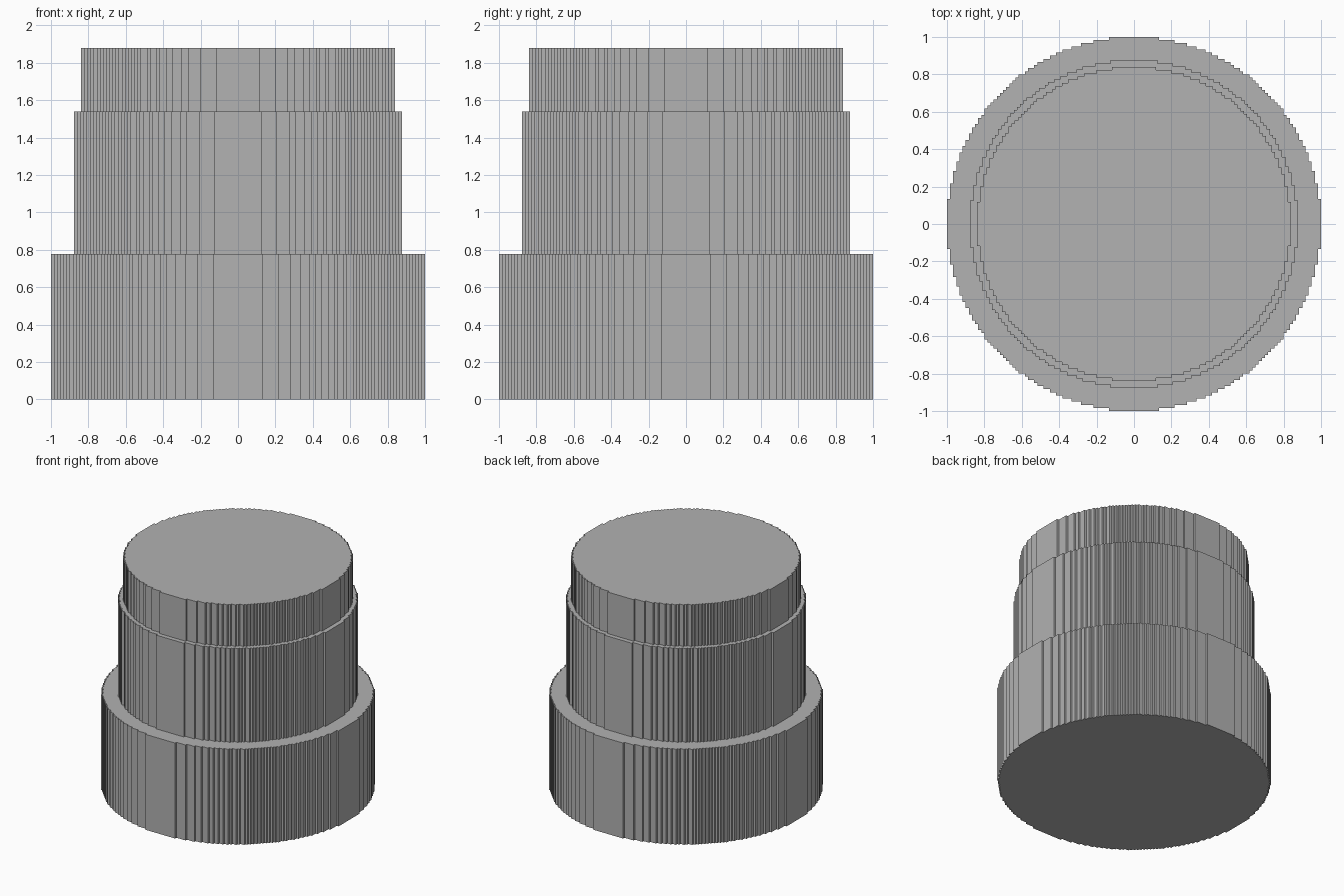
import bpy
import bmesh
import math

if "Cube" in bpy.data.objects:
    bpy.data.objects.remove(bpy.data.objects["Cube"], do_unlink=True)

grey = bpy.data.materials.new("plain grey")
grey.use_nodes = True
COLOUR = (0.445, 0.445, 0.445, 1)
grey.diffuse_color = COLOUR
grey.node_tree.nodes["Principled BSDF"].inputs["Base Color"].default_value = COLOUR


def stepped_circle(radius, cells):
    """Outline of a disc made of square cells, counter-clockwise."""
    half = cells / 2
    size = radius / half
    right = []
    for row in range(cells):
        y = row - half
        reach = math.sqrt(half ** 2 - (y + 0.5) ** 2)
        # half-width snapped to whole cells
        if cells % 2:
            width = math.floor(reach) + 0.5
        else:
            width = math.floor(reach + 0.5)
        if right and right[-1][0] == width:
            right[-1] = (width, y + 1)
        else:
            right += [(width, y), (width, y + 1)]
    left = [(-x, y) for x, y in reversed(right)]
    return [(x * size, y * size) for x, y in right + left]


def tier(name, radius, cells, bottom, top):
    """Stepped disc extruded straight up."""
    bm = bmesh.new()
    verts = [bm.verts.new((x, y, bottom)) for x, y in stepped_circle(radius, cells)]
    base = bm.faces.new(verts)
    grown = bmesh.ops.extrude_face_region(bm, geom=[base], use_keep_orig=True)
    raised = [v for v in grown["geom"] if isinstance(v, bmesh.types.BMVert)]
    bmesh.ops.translate(bm, verts=raised, vec=(0, 0, top - bottom))
    bmesh.ops.recalc_face_normals(bm, faces=bm.faces)
    mesh = bpy.data.meshes.new(name)
    bm.to_mesh(mesh)
    bm.free()
    mesh.materials.append(grey)
    obj = bpy.data.objects.new(name, mesh)
    bpy.context.collection.objects.link(obj)
    return obj


# Three stacked drums, widest at the bottom
tier("base_drum", 1.0, 120, 0, 0.777)
tier("middle_drum", 0.876, 105, 0.777, 1.54)
tier("top_drum", 0.839, 100, 1.54, 1.878)
